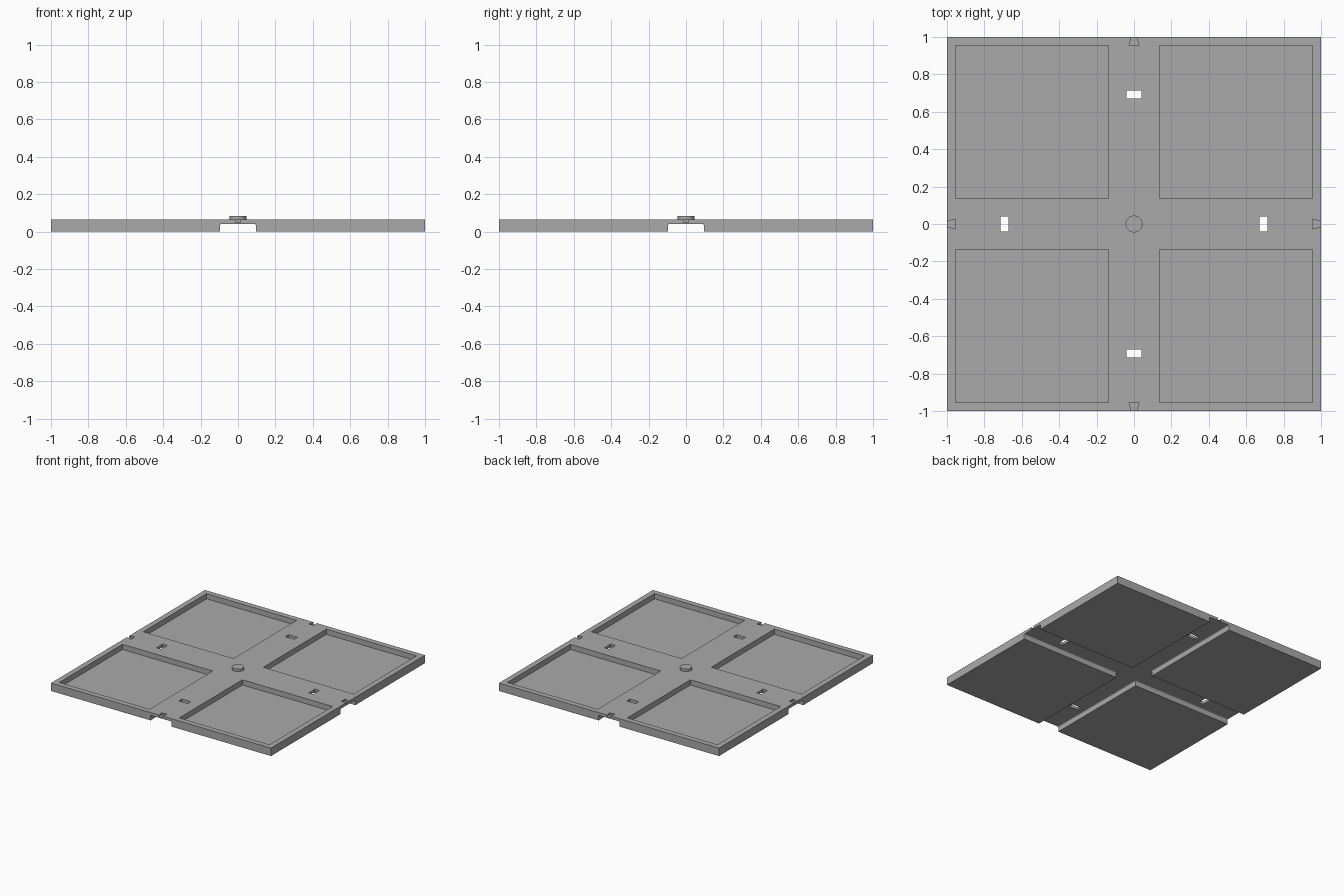
import bpy, bmesh, math

if "Cube" in bpy.data.objects:
    bpy.data.objects.remove(bpy.data.objects["Cube"])

grey = bpy.data.materials.new("plain grey")
grey.diffuse_color = (0.4, 0.4, 0.4, 1)
grey.use_nodes = True
grey.node_tree.nodes["Principled BSDF"].inputs["Base Color"].default_value = grey.diffuse_color

TOP, ROOF, FLOOR = 0.065, 0.042, 0.022   # plate top, channel roof, pocket floor


def prism(name, profile, lo, hi, axes="xyz"):
    """Extrude a 2D profile; axes says where (profile u, profile v, depth) go."""
    bm = bmesh.new()
    def point(u, v, w):
        d = dict(zip(axes, (u, v, w)))
        return d["x"], d["y"], d["z"]
    a = [bm.verts.new(point(u, v, lo)) for u, v in profile]
    b = [bm.verts.new(point(u, v, hi)) for u, v in profile]
    bm.faces.new(a)
    bm.faces.new(b)
    for i in range(len(a)):
        j = (i + 1) % len(a)
        bm.faces.new((a[i], a[j], b[j], b[i]))
    bmesh.ops.recalc_face_normals(bm, faces=bm.faces)
    mesh = bpy.data.meshes.new(name)
    bm.to_mesh(mesh)
    bm.free()
    mesh.materials.append(grey)
    ob = bpy.data.objects.new(name, mesh)
    bpy.context.collection.objects.link(ob)
    return ob


def rect(cx, cy, hx, hy):
    return [(cx - hx, cy - hy), (cx + hx, cy - hy), (cx + hx, cy + hy), (cx - hx, cy + hy)]


# Square tray plate
plate = prism("tray_plate", rect(0, 0, 1, 1), 0, TOP)
cutters = []

# Crossing channels underneath, with softened upper corners
W, R = 0.095, 0.008
arc = [(W - R + R * math.cos(math.radians(t)), ROOF - R + R * math.sin(math.radians(t)))
       for t in (0, 30, 60, 90)]
channel = [(-W, -0.05), (W, -0.05)] + arc + [(-u, v) for u, v in reversed(arc)]
for axes in ("xzy", "yzx"):
    cutters.append(prism("channel_cutter", channel, -1.1, 1.1, axes))

# Four shallow pockets on top
for sx in (-1, 1):
    for sy in (-1, 1):
        cutters.append(prism("pocket_cutter", rect(sx * 0.545, sy * 0.545, 0.41, 0.41), FLOOR, 0.2))

# Through slots and dovetail edge notches on each side
dovetail = [(0.955, -0.026), (1, -0.014), (1.02, -0.014),
            (1.02, 0.014), (1, 0.014), (0.955, 0.026)]
for k in range(4):
    c, s = round(math.cos(k * math.pi / 2)), round(math.sin(k * math.pi / 2))
    for name, shape, low in (("slot_cutter", rect(0.692, 0, 0.021, 0.04), -0.1),
                             ("notch_cutter", dovetail, 0.05)):
        cutters.append(prism(name, [(u * c - v * s, u * s + v * c) for u, v in shape], low, 0.2))

for cutter in cutters:
    cutter.hide_render = True
    cutter.hide_viewport = True
    cutter.display_type = 'WIRE'
    mod = plate.modifiers.new(cutter.name, 'BOOLEAN')
    mod.operation = 'DIFFERENCE'
    mod.solver = 'EXACT'
    mod.object = cutter

# Round centre knob
bpy.ops.mesh.primitive_cylinder_add(vertices=48, radius=0.045, depth=0.025, location=(0, 0, 0.0725))
knob = bpy.context.object
knob.name = "centre_knob"
knob.data.materials.append(grey)
bpy.ops.object.shade_smooth_by_angle()
